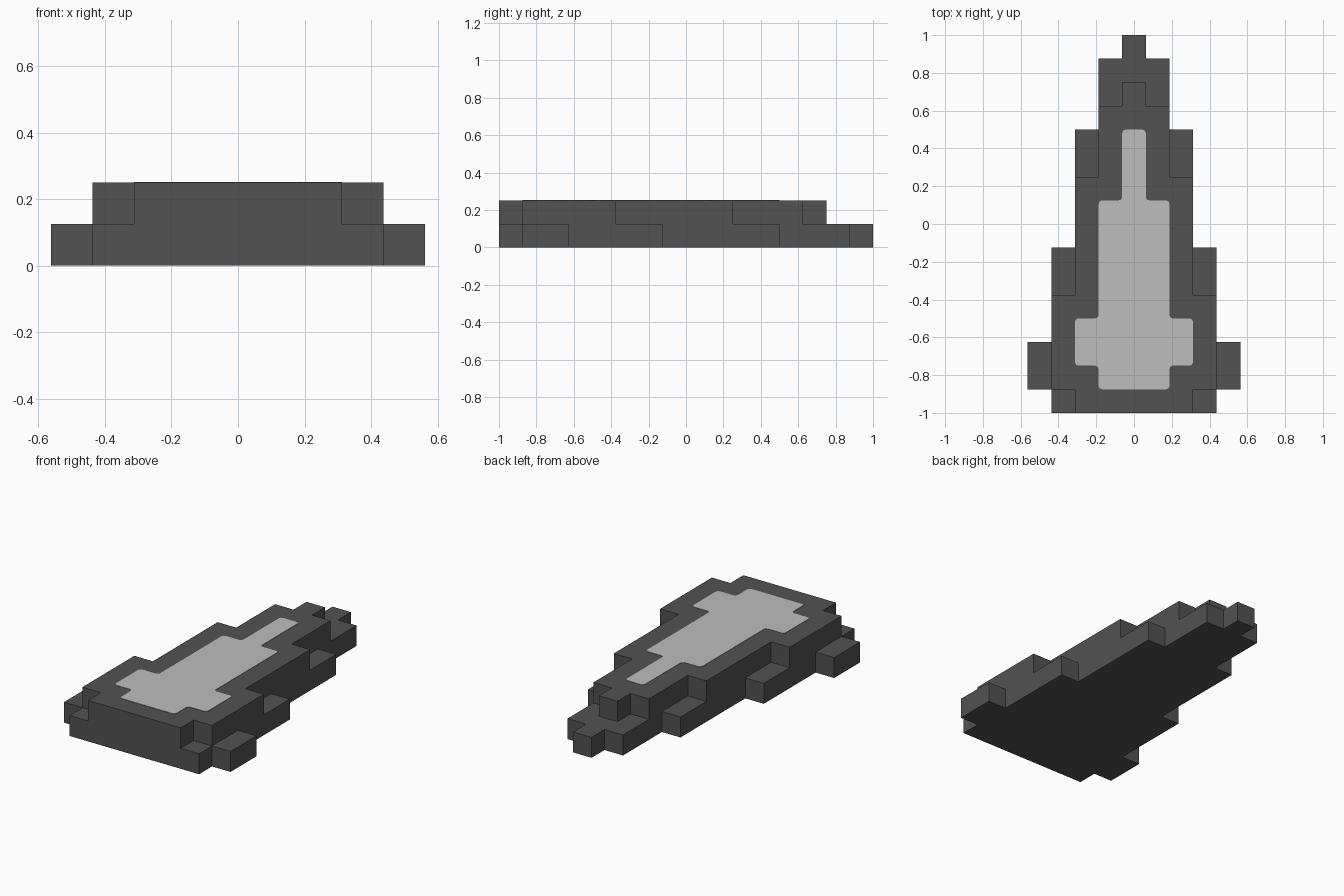
import bpy
import bmesh
from math import radians

U = 0.125  # size of one block

cube = bpy.data.objects.get("Cube")
if cube:
    bpy.data.objects.remove(cube, do_unlink=True)


def flat_material(name, grey):
    mat = bpy.data.materials.new(name)
    mat.use_nodes = True
    color = (grey, grey, grey, 1)
    mat.diffuse_color = color
    bsdf = next(n for n in mat.node_tree.nodes if n.type == 'BSDF_PRINCIPLED')
    bsdf.inputs["Base Color"].default_value = color
    bsdf.inputs["Roughness"].default_value = 0.9
    return mat


def stepped_slab(name, start, steps, z0, z1, mat, corner=0):
    """Mirrored stepped outline, extruded up; steps are (width, length) in blocks."""
    right, y = [], start
    for width, length in steps:
        x = width * U / 2
        right += [(x, y * U), (x, (y + length) * U)]
        y += length
    outline = right + [(-x, y) for x, y in reversed(right)]
    bm = bmesh.new()
    bm.faces.new([bm.verts.new((x, y, z0)) for x, y in outline])
    if corner:
        bmesh.ops.bevel(bm, geom=bm.verts[:], offset=corner, segments=2,
                        profile=0.5, affect='VERTICES')
    top = bmesh.ops.extrude_face_region(bm, geom=bm.faces[:])
    verts = [v for v in top["geom"] if isinstance(v, bmesh.types.BMVert)]
    bmesh.ops.translate(bm, verts=verts, vec=(0, 0, z1 - z0))
    bmesh.ops.recalc_face_normals(bm, faces=bm.faces[:])
    mesh = bpy.data.meshes.new(name)
    bm.to_mesh(mesh)
    bm.free()
    mesh.materials.append(mat)
    obj = bpy.data.objects.new(name, mesh)
    bpy.context.collection.objects.link(obj)
    return obj


dark = flat_material("dark grey", 0.085)
light = flat_material("light grey", 0.51)

# Hull: wide lower tier joined with the narrower upper tier
hull = stepped_slab("hull", -8, [(7, 1), (9, 2), (7, 4), (5, 5), (3, 3), (1, 1)],
                    0, U, dark)
upper = stepped_slab("upper_tier", -8, [(5, 1), (7, 4), (5, 5), (3, 3), (1, 1)],
                     U / 2, 2 * U, dark)
join = hull.modifiers.new("join_tiers", 'BOOLEAN')
join.operation = 'UNION'
join.solver = 'EXACT'
join.object = upper
bpy.context.view_layer.update()
joined = bpy.data.meshes.new_from_object(
    hull.evaluated_get(bpy.context.evaluated_depsgraph_get()))
hull.modifiers.clear()
hull.data = joined
bpy.data.objects.remove(upper, do_unlink=True)

# Merge the coplanar faces left by the join
bm = bmesh.new()
bm.from_mesh(joined)
bmesh.ops.dissolve_limit(bm, angle_limit=radians(1), verts=bm.verts[:],
                         edges=bm.edges[:])
bm.to_mesh(joined)
bm.free()

# Pale inlay on the deck, with softened corners
stepped_slab("deck_inlay", -7, [(3, 1), (5, 2), (3, 5), (1, 3)],
             2 * U - 0.002, 2 * U + 0.002, light, corner=0.018)
